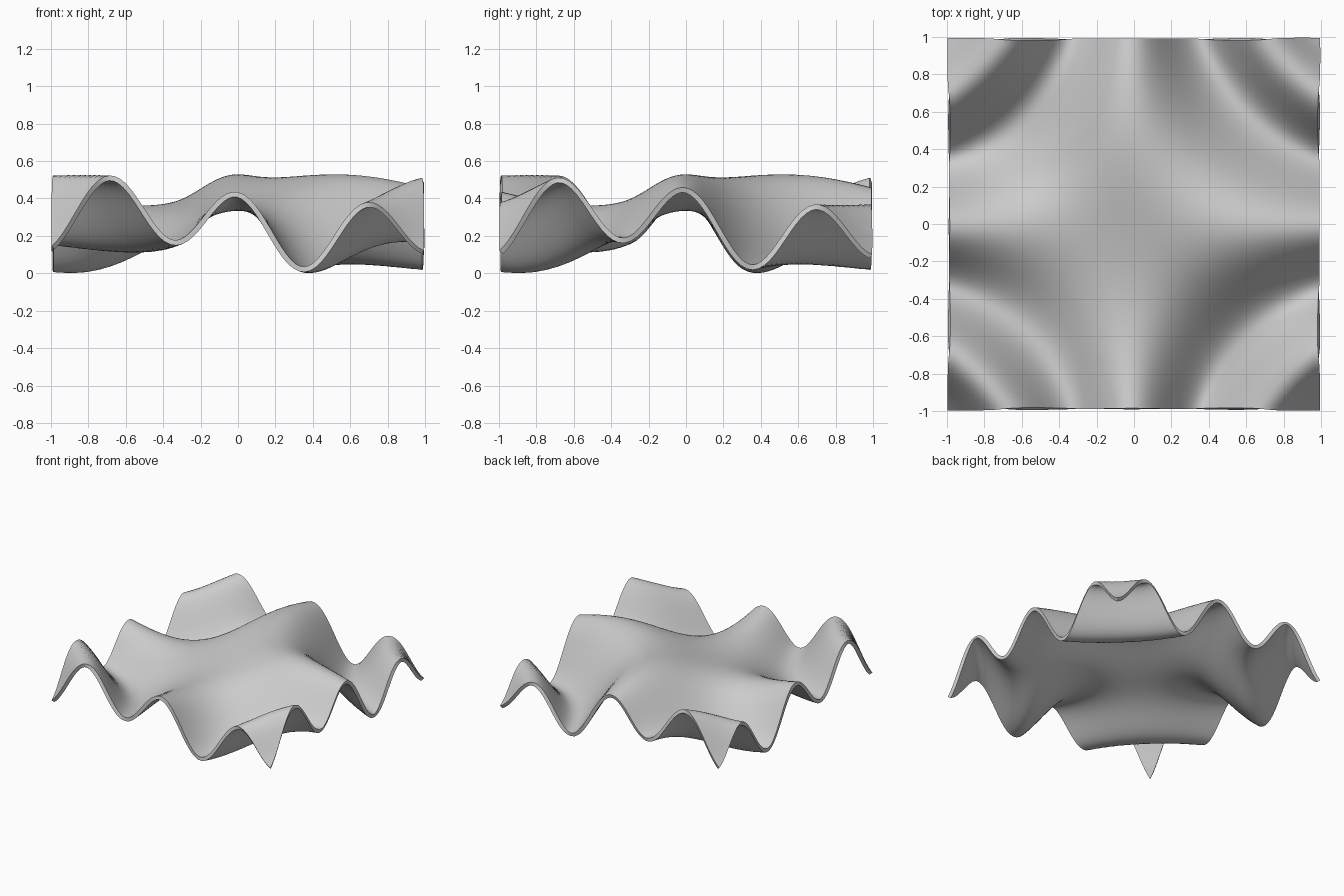
import bpy, bmesh, math

if "Cube" in bpy.data.objects:
    bpy.data.objects.remove(bpy.data.objects["Cube"])

HALF = 0.988        # half width of the sheet
THICK = 0.028       # sheet thickness
N = 72              # grid divisions
MID = 0.265         # mean height


def wave(x, y):
    """Height of the rippled sheet: a hyperbolic ripple plus a diagonal swell."""
    u, v = 3 * x / HALF, 3 * y / HALF
    return MID + math.cos(u * v) / 6 + math.sin(u + v) / 12


# Flat grid displaced into waves
mesh = bpy.data.meshes.new("wavy_sheet")
bm = bmesh.new()
bmesh.ops.create_grid(bm, x_segments=N, y_segments=N, size=HALF)
for v in bm.verts:
    v.co.z = wave(v.co.x, v.co.y)
for f in bm.faces:
    f.smooth = True
bm.to_mesh(mesh)
bm.free()
sheet = bpy.data.objects.new("wavy_sheet", mesh)
bpy.context.collection.objects.link(sheet)

# Plain grey surface
grey = bpy.data.materials.new("light_grey")
grey.diffuse_color = (0.6, 0.6, 0.6, 1)
grey.use_nodes = True
grey.node_tree.nodes["Principled BSDF"].inputs["Base Color"].default_value = grey.diffuse_color
mesh.materials.append(grey)

# Thickness with crisp rim edges
solid = sheet.modifiers.new("thickness", 'SOLIDIFY')
solid.thickness = THICK
solid.offset = 0
bpy.context.view_layer.objects.active = sheet
sheet.select_set(True)
bpy.ops.object.modifier_apply(modifier=solid.name)
bpy.ops.object.shade_smooth_by_angle(angle=math.radians(40))
